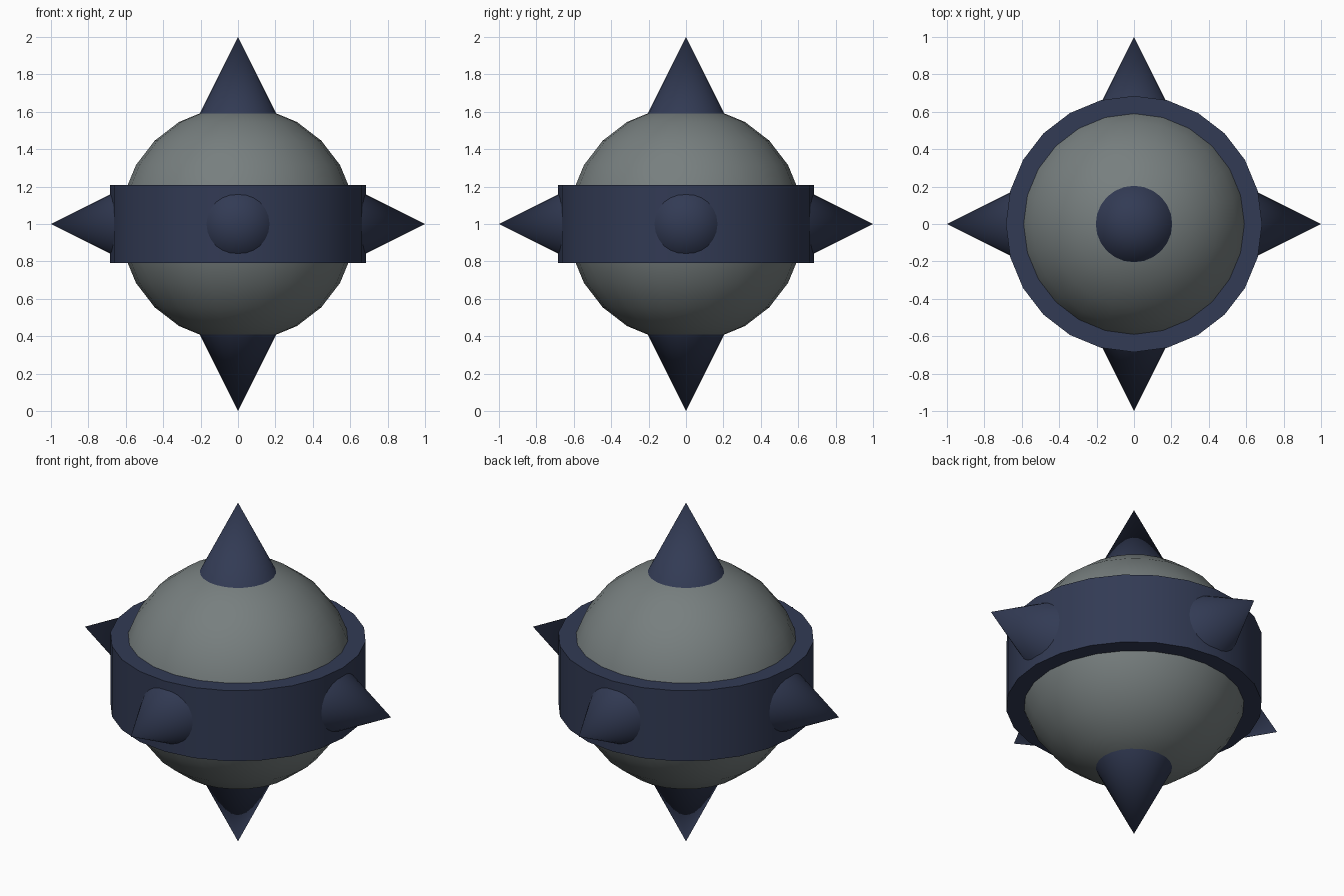
import bpy, math
from mathutils import Vector

if "Cube" in bpy.data.objects:
    bpy.data.objects.remove(bpy.data.objects["Cube"])

def material(name, rgb):
    m = bpy.data.materials.new(name)
    m.diffuse_color = (*rgb, 1)
    m.use_nodes = True
    m.node_tree.nodes["Principled BSDF"].inputs["Base Color"].default_value = m.diffuse_color
    return m

stone = material("grey_stone", (0.185, 0.212, 0.212))
iron = material("dark_blue_iron", (0.032, 0.043, 0.089))

CENTRE = Vector((0, 0, 1))

def finish(name, mat):
    o = bpy.context.object
    o.name = name
    o.data.materials.append(mat)
    bpy.ops.object.shade_smooth_by_angle(angle=math.radians(35))
    return o

# round body
bpy.ops.mesh.primitive_uv_sphere_add(segments=24, ring_count=12, radius=0.63, location=CENTRE)
finish("ball", stone)

# thick belt around the middle, its caps run into the ball
bpy.ops.mesh.primitive_cylinder_add(vertices=24, radius=0.685, depth=0.416, location=CENTRE)
finish("belt", iron)

# six spikes, one along each axis, bases sunk into the ball
spikes = {"top_spike": (0, 0, 1), "bottom_spike": (0, 0, -1),
          "right_spike": (1, 0, 0), "left_spike": (-1, 0, 0),
          "back_spike": (0, 1, 0), "front_spike": (0, -1, 0)}
for name, axis in spikes.items():
    d = Vector(axis)
    bpy.ops.mesh.primitive_cone_add(vertices=24, radius1=0.25, radius2=0, depth=0.5,
                                    location=CENTRE + d * 0.75,
                                    rotation=d.to_track_quat('Z', 'Y').to_euler())
    finish(name, iron)
